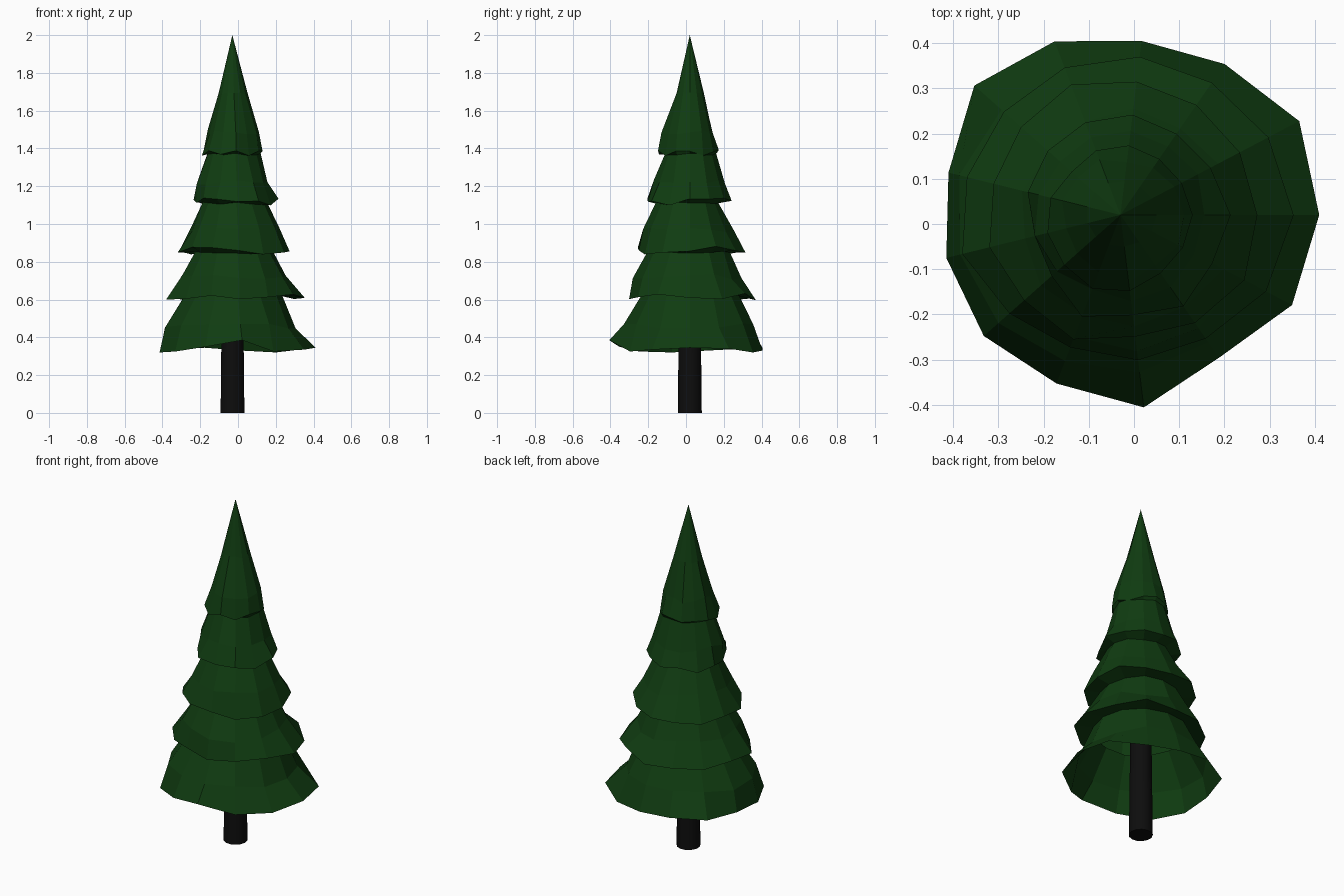
import bpy, bmesh, math, random

random.seed(4)
cube = bpy.data.objects.get("Cube")
if cube:
    bpy.data.objects.remove(cube)

AXIS = (-0.03, 0.02)
SIDES = 13


def material(name, rgb, rough=0.9):
    m = bpy.data.materials.new(name)
    m.use_nodes = True
    color = (*rgb, 1)
    m.diffuse_color = color
    bsdf = m.node_tree.nodes["Principled BSDF"]
    bsdf.inputs["Base Color"].default_value = color
    bsdf.inputs["Roughness"].default_value = rough
    return m


def finish(bm, name, mat):
    bmesh.ops.recalc_face_normals(bm, faces=bm.faces)
    mesh = bpy.data.meshes.new(name)
    bm.to_mesh(mesh)
    bm.free()
    mesh.materials.append(mat)
    obj = bpy.data.objects.new(name, mesh)
    bpy.context.collection.objects.link(obj)
    return obj


def ring(bm, radii, heights):
    verts = []
    for i in range(SIDES):
        a = math.tau * i / SIDES
        verts.append(bm.verts.new((AXIS[0] + radii[i] * math.cos(a),
                                   AXIS[1] + radii[i] * math.sin(a), heights[i])))
    return verts


def bridge(bm, low, high):
    for i in range(SIDES):
        j = (i + 1) % SIDES
        bm.faces.new((low[i], low[j], high[j], high[i]))


def extents(right, back, left, front):
    """Radius round the axis, blended between the four main directions."""
    out = []
    for i in range(SIDES):
        a = math.tau * i / SIDES
        c, s = math.cos(a), math.sin(a)
        out.append((right if c > 0 else left) * c * c + (back if s > 0 else front) * s * s)
    return out


def jitter(values, amount):
    return [v + random.uniform(-amount, amount) for v in values]


def level(z, amount=0.0):
    return jitter([z] * SIDES, amount)


green = material("needle green", (0.005, 0.045, 0.0055))
black = material("dark bark", (0.004, 0.004, 0.004))

# Foliage: five flared skirts in one continuous faceted skin, open at the bottom
rim_r = [.44, .447, .406, .388, .411, .432, .392, .397, .404, .399, .429, .384, .429]
rim_z = [.345, .34, .32, .33, .345, .34, .33, .32, .325, .35, .385, .325, .335]
tiers = [
    # rim radii, rim height, middle radii and height, neck radii and height
    (None, 0.34, extents(.34, .345, .36, .35), 0.46, extents(.26, .26, .25, .25), 0.63),
    (extents(.375, .35, .355, .32), 0.61, extents(.29, .27, .275, .3), 0.72,
     extents(.22, .215, .2, .23), 0.85),
    (extents(.31, .305, .30, .28), 0.86, extents(.255, .23, .215, .24), 0.97,
     extents(.185, .15, .16, .18), 1.11),
    (extents(.24, .22, .2, .235), 1.12, extents(.195, .18, .19, .185), 1.22,
     extents(.15, .14, .135, .13), 1.37),
    (extents(.16, .145, .165, .17), 1.37, extents(.135, .125, .13, .145), 1.49,
     extents(.08, .075, .075, .07), 1.69),
]

bm = bmesh.new()
previous = None
for rr, rz, mr, mz, nr, nz in tiers:
    if rr is None:
        rim = ring(bm, rim_r, rim_z)
    else:
        rim = ring(bm, jitter(rr, 0.012), level(rz, 0.022))
    mid = ring(bm, jitter(mr, 0.01), level(mz, 0.015))
    neck = ring(bm, nr, level(nz, 0.006))
    if previous:
        bridge(bm, previous, rim)
    bridge(bm, rim, mid)
    bridge(bm, mid, neck)
    previous = neck
tip = bm.verts.new((*AXIS, 2.0))
for i in range(SIDES):
    bm.faces.new((previous[i], previous[(i + 1) % SIDES], tip))
finish(bm, "foliage", green)

# Trunk: straight post rising inside the foliage
bm = bmesh.new()
base = ring(bm, [0.064] * SIDES, level(0.0))
top = ring(bm, [0.054] * SIDES, level(0.9))
bridge(bm, base, top)
bm.faces.new(base)
bm.faces.new(top)
trunk = finish(bm, "trunk", black)
bpy.ops.object.select_all(action="DESELECT")
bpy.context.view_layer.objects.active = trunk
trunk.select_set(True)
bpy.ops.object.shade_smooth_by_angle(angle=math.radians(40))
